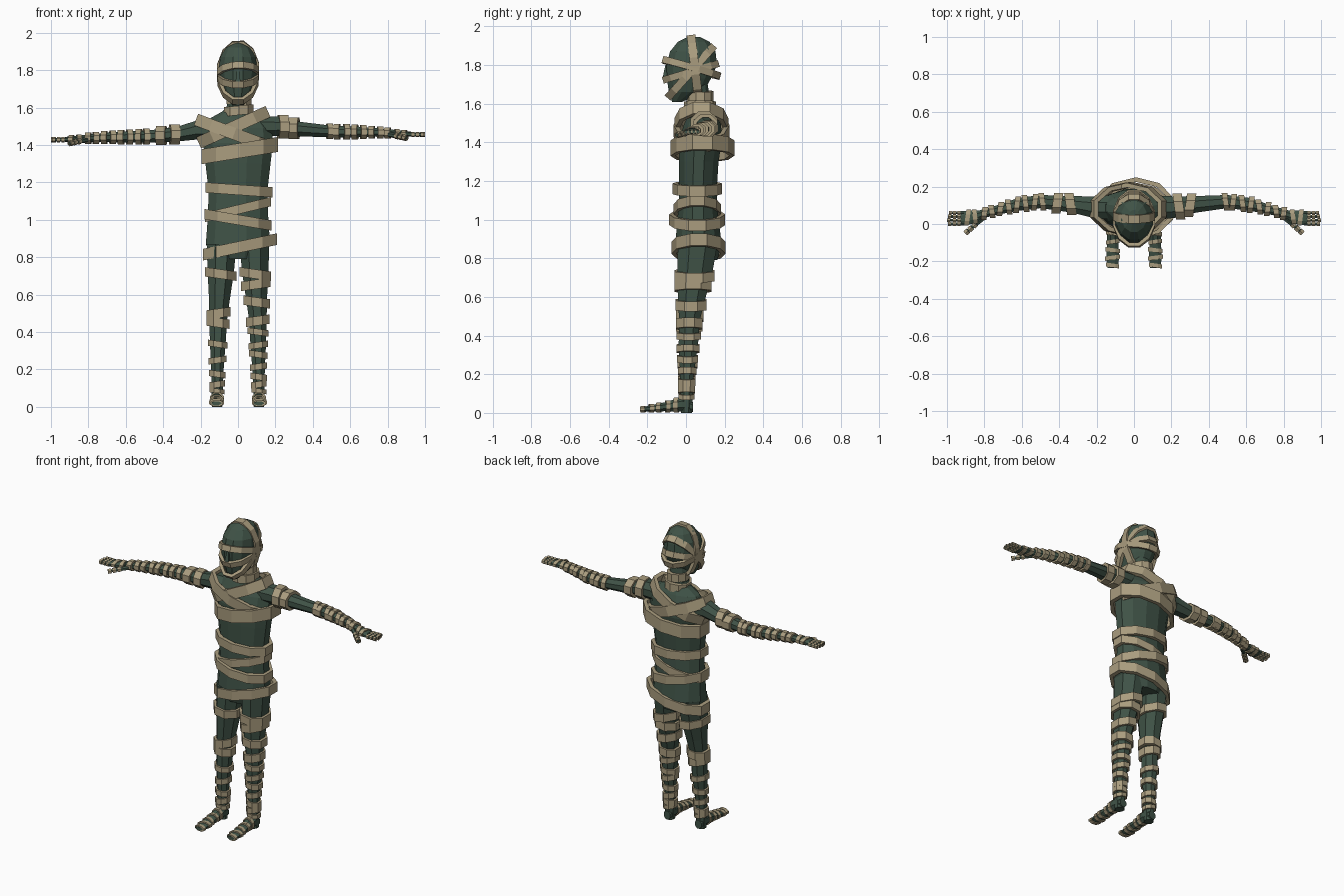
import bpy, bmesh, math
from mathutils import Vector as V


def material(name, rgb):
    m = bpy.data.materials.new(name)
    m.diffuse_color = (*rgb, 1)
    return m


SKIN = material("dark green skin", (0.05, 0.085, 0.062))
CLOTH = material("tan cloth", (0.40, 0.335, 0.21))


def finish(name, bm, mat):
    bmesh.ops.recalc_face_normals(bm, faces=bm.faces)
    me = bpy.data.meshes.new(name)
    bm.to_mesh(me)
    bm.free()
    me.materials.append(mat)
    ob = bpy.data.objects.new(name, me)
    bpy.context.collection.objects.link(ob)
    return ob


def ring(bm, c, u, v, n):
    pts = [math.tau * (i + 0.5) / n for i in range(n)]
    return [bm.verts.new(c + u * math.cos(a) + v * math.sin(a)) for a in pts]


def bridge(bm, a, b):
    n = len(a)
    for i in range(n):
        bm.faces.new((a[i], a[(i + 1) % n], b[(i + 1) % n], b[i]))


def frame(axis, row, s=1, grow=0.0):
    """Centre and two radius vectors of a cross-section (t, a, b, ra, rb) along an axis."""
    t, a, b, ra, rb = row
    i, j = [k for k in range(3) if k != axis]
    c, u, v = V((0, 0, 0)), V((0, 0, 0)), V((0, 0, 0))
    c[axis], c[i], c[j] = t, a, b
    u[i], v[j] = ra + grow, rb + grow
    c.x *= s
    return c, u, v


def loft(name, axis, rows, s=1, n=8, bm=None):
    own = bm is None
    bm = bm or bmesh.new()
    rings = [ring(bm, *frame(axis, r, s), n) for r in rows]
    for a, b in zip(rings, rings[1:]):
        bridge(bm, a, b)
    bm.faces.new(rings[0])
    bm.faces.new(rings[-1])
    if own:
        finish(name, bm, SKIN)


def hoop(bm, c, u, v, axis, width, thick=0.025, n=10):
    """Closed flat strip of cloth with a rectangular section."""
    h = axis.normalized() * width / 2
    ui, vi = u * (1 - thick / u.length), v * (1 - thick / v.length)
    loop = [ring(bm, c + h, u, v, n), ring(bm, c - h, u, v, n),
            ring(bm, c - h, ui, vi, n), ring(bm, c + h, ui, vi, n)]
    for k in range(4):
        bridge(bm, loop[k], loop[(k + 1) % 4])


def sample(rows, t):
    rows = sorted(rows)
    t = min(max(t, rows[0][0]), rows[-1][0])
    for a, b in zip(rows, rows[1:]):
        if t <= b[0]:
            f = (t - a[0]) / (b[0] - a[0])
            return [p + (q - p) * f for p, q in zip(a, b)]


def limb_wraps(name, axis, rows, places, width, grow, s=1, n=8):
    """Strips round a limb, leaning a little in alternate directions."""
    bm = bmesh.new()
    ax = V((0, 0, 0))
    ax[axis] = 1
    for k, t in enumerate(places):
        c, u, v = frame(axis, sample(rows, t), s, grow)
        lean = 0.14 * (1 if k % 2 else -1)
        hoop(bm, c, u + ax * u.length * lean, v, ax, width, min(0.02, grow * 1.6), n)
    finish(name, bm, CLOTH)


# torso and neck
loft("torso", 2, [
    (0.79, 0, 0.065, 0.13, 0.10), (0.87, 0, 0.065, 0.178, 0.125), (1.0, 0, 0.062, 0.168, 0.11),
    (1.15, 0, 0.062, 0.162, 0.10), (1.3, 0, 0.066, 0.18, 0.106), (1.41, 0, 0.075, 0.193, 0.115),
    (1.49, 0, 0.085, 0.19, 0.10), (1.545, 0, 0.085, 0.15, 0.075), (1.58, 0, 0.08, 0.085, 0.06),
    (1.61, 0, 0.07, 0.06, 0.055), (1.70, 0, 0.06, 0.06, 0.055)], n=12)

# head
HEAD = [(1.61, 0, -0.045, 0.03, 0.028), (1.66, 0, 0.0, 0.072, 0.092), (1.73, 0, 0.015, 0.095, 0.118),
        (1.80, 0, 0.03, 0.107, 0.135), (1.87, 0, 0.035, 0.098, 0.122), (1.92, 0, 0.04, 0.07, 0.085),
        (1.945, 0, 0.04, 0.03, 0.035)]
loft("head", 2, HEAD, n=12)
loft("nose", 2, [(1.735, 0, -0.105, 0.02, 0.022), (1.80, 0, -0.1, 0.008, 0.01)], n=4)

# torso wraps: (z, x centre, y centre, rx, ry, rise along x, width)
bm = bmesh.new()
for z, x, y, rx, ry, rise, w in [
        (1.37, 0.01, 0.085, 0.215, 0.165, 0.16, 0.08), (1.16, 0.005, 0.058, 0.188, 0.128, -0.07, 0.055),
        (1.055, 0, 0.058, 0.185, 0.122, 0.24, 0.05), (1.0, 0, 0.058, 0.188, 0.145, -0.17, 0.055),
        (0.855, 0.01, 0.065, 0.208, 0.14, 0.21, 0.062)]:
    hoop(bm, V((x, y, z)), V((rx, 0, rx * rise)), V((0, ry, 0)), V((0, 0, 1)), w)
# crossed chest straps
for c, u, v in [((-0.02, 0.08, 1.46), (0.215, 0, -0.08), (0, 0.145, 0)),
                ((-0.025, 0.08, 1.495), (0.195, 0, 0.088), (0, 0.14, 0))]:
    u, v = V(u), V(v)
    hoop(bm, V(c), u, v, u.cross(v), 0.065)
finish("torso_wraps", bm, CLOTH)

# neck wraps
bm = bmesh.new()
for z, r, lean in [(1.585, 0.083, 0.1), (1.64, 0.07, -0.08)]:
    hoop(bm, V((0.005, 0.073, z)), V((r, 0, r * lean)), V((0, r, 0)), V((0, 0, 1)), 0.05)
finish("neck_wraps", bm, CLOTH)

# head wraps: brow, mouth, chin to crown, and over the top
bm = bmesh.new()
for c, u, v, w in [
        ((0, 0.028, 1.785), (0.116, 0, 0.005), (0, 0.155, -0.045), 0.036),
        ((0, 0.025, 1.765), (0.113, 0, 0), (0, 0.15, 0.045), 0.036),
        ((0, 0.025, 1.765), (0.113, 0, 0), (0, 0.125, 0.14), 0.04),
        ((0, 0.045, 1.79), (0.116, 0, 0.005), (0, -0.02, 0.17), 0.045)]:
    u, v = V(u), V(v)
    hoop(bm, V(c), u, v, u.cross(v), w, 0.02, 12)
finish("head_wraps", bm, CLOTH)

LEG = [(0.0, 0.112, 0.002, 0.03, 0.03), (0.06, 0.112, 0.002, 0.032, 0.034), (0.2, 0.11, 0.005, 0.036, 0.038),
       (0.35, 0.108, 0.012, 0.046, 0.054), (0.48, 0.105, 0.018, 0.052, 0.058),
       (0.6, 0.098, 0.03, 0.063, 0.078), (0.72, 0.092, 0.045, 0.076, 0.098), (0.87, 0.088, 0.06, 0.086, 0.11)]
FOOT = [(0.035, 0.112, 0.03, 0.025, 0.028), (-0.02, 0.112, 0.045, 0.034, 0.042),
        (-0.1, 0.114, 0.033, 0.033, 0.026), (-0.18, 0.114, 0.023, 0.037, 0.018),
        (-0.235, 0.114, 0.018, 0.03, 0.011)]
PALM = (0.83, 0.045, 1.462, 0.028, 0.02), (0.87, 0.036, 1.46, 0.04, 0.018), (0.925, 0.03, 1.458, 0.04, 0.014)

for s, side, drop in ((1, "left", 0.0), (-1, "right", -0.02)):
    # legs and feet
    loft(side + "_leg", 2, LEG, s)
    loft(side + "_foot", 1, FOOT, s)
    high = [0.71, 0.655, 0.56, 0.46] if s > 0 else [0.71, 0.5, 0.45]
    limb_wraps(side + "_thigh_wraps", 2, LEG, high, 0.05, 0.016, s)
    low = [0.4, 0.33, 0.28, 0.215, 0.16, 0.12] if s > 0 else [0.335, 0.25, 0.175, 0.12]
    limb_wraps(side + "_shin_wraps", 2, LEG, low, 0.034, 0.012, s)
    limb_wraps(side + "_ankle_wraps", 2, LEG, [0.085], 0.025, 0.01, s)
    limb_wraps(side + "_foot_wraps", 1, FOOT, [-0.05, -0.095, -0.14, -0.18, -0.222], 0.022, 0.006, s)

    # arms
    arm = [(t, y, z + drop * (1.4 if t > 0.3 else 1), ry, rz) for t, y, z, ry, rz in [
        (0.12, 0.088, 1.50, 0.07, 0.06), (0.22, 0.09, 1.50, 0.062, 0.055), (0.33, 0.105, 1.485, 0.048, 0.042),
        (0.5, 0.12, 1.472, 0.038, 0.034), (0.62, 0.105, 1.47, 0.037, 0.032),
        (0.75, 0.07, 1.467, 0.026, 0.024), (0.84, 0.045, 1.462, 0.026, 0.02)]]
    arm = [(t, *r) for t, *r in arm]
    flip = [(t * s, *r) for t, *r in arm]
    loft(side + "_arm", 0, flip)
    upper = [0.24, 0.30] if s > 0 else [0.34, 0.41]
    limb_wraps(side + "_upper_arm_wraps", 0, flip, [x * s for x in upper], 0.05, 0.016)
    fore = [0.49, 0.53, 0.58, 0.625, 0.67, 0.715, 0.76, 0.80]
    limb_wraps(side + "_forearm_wraps", 0, flip, [x * s for x in fore], 0.03, 0.011)

    # hand with four fingers and a thumb
    dz = drop * 1.4
    palm = [(t * s, y, z + dz, ry, rz) for t, y, z, ry, rz in PALM]
    loft(side + "_palm", 0, palm)
    limb_wraps(side + "_palm_wraps", 0, palm, [0.85 * s, 0.89 * s], 0.024, 0.006)
    bm = bmesh.new()
    wraps = bmesh.new()
    for k in range(4):
        y = 0.0 + k * 0.02
        tip = (0.995, 0.99, 0.985, 0.98)[abs(k - 1)]
        loft("", 0, [(0.91 * s, y, 1.458 + dz, 0.01, 0.012), (tip * s, y, 1.455 + dz, 0.008, 0.009)], n=6, bm=bm)
        for x in (0.935, 0.96, tip - 0.004):
            hoop(wraps, V((x * s, y, 1.456 + dz)), V((0, 0.0115, 0)), V((0, 0, 0.0145)), V((1, 0, 0)), 0.016, 0.004, 6)
    a, b = V((0.81 * s, 0.03, 1.455 + dz)), V((0.9 * s, -0.048, 1.437 + dz))
    d = (b - a).normalized()
    p = d.cross(V((0, 0, 1))).normalized()
    q = p.cross(d)
    ends = [ring(bm, a, p * 0.016, q * 0.014, 6), ring(bm, b, p * 0.009, q * 0.009, 6)]
    bridge(bm, *ends)
    for e in ends:
        bm.faces.new(e)
    for f in (0.45, 0.7, 0.93):
        hoop(wraps, a.lerp(b, f), p * 0.017, q * 0.016, d, 0.02, 0.005, 6)
    finish(side + "_fingers", bm, SKIN)
    finish(side + "_finger_wraps", wraps, CLOTH)
